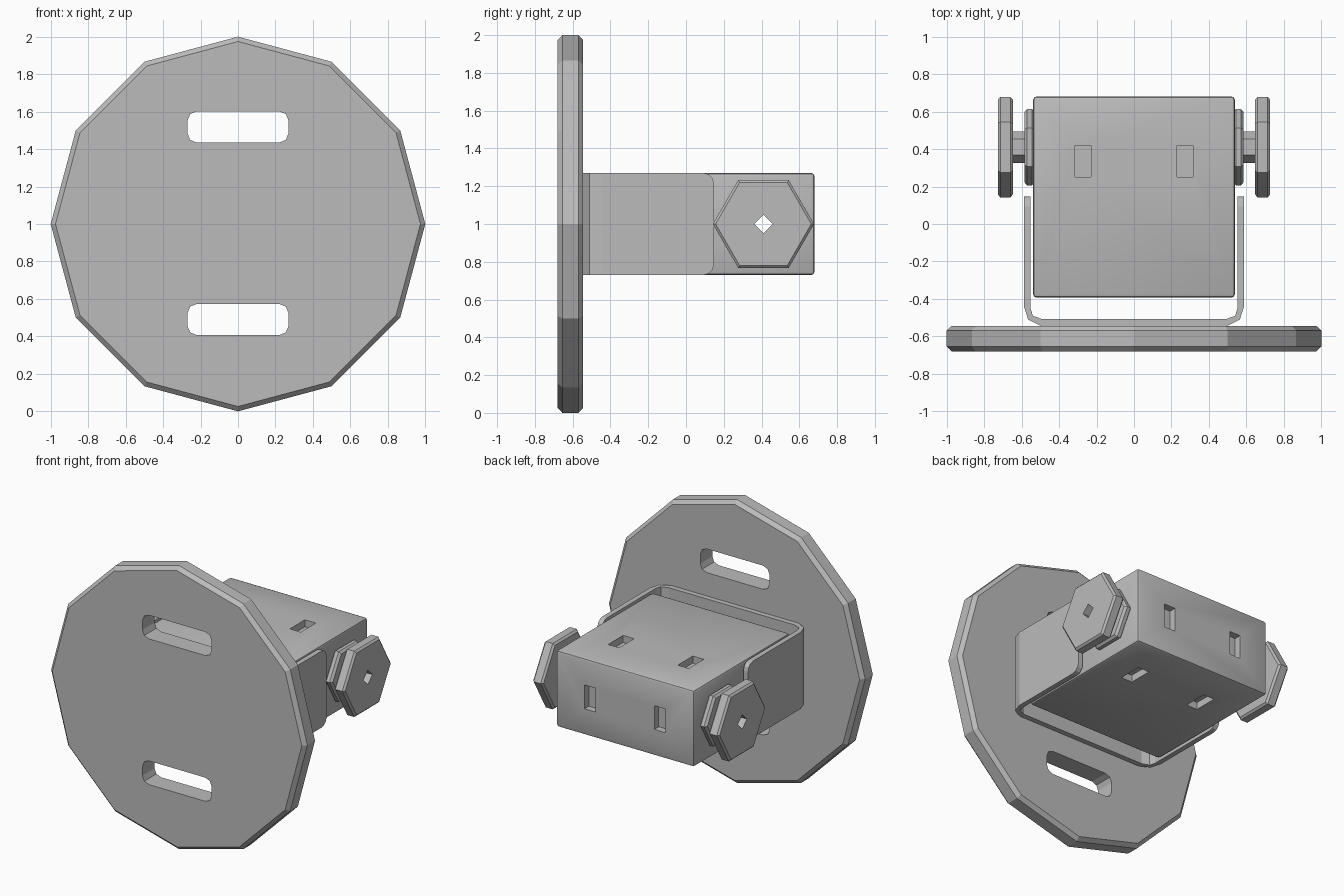
import bpy, bmesh, math
from mathutils import Matrix, Vector

cube = bpy.data.objects.get("Cube")
if cube:
    bpy.data.objects.remove(cube, do_unlink=True)

grey = bpy.data.materials.new("plain grey")
grey.use_nodes = True
GREY = (0.5, 0.5, 0.5, 1)
grey.diffuse_color = GREY
grey.node_tree.nodes["Principled BSDF"].inputs["Base Color"].default_value = GREY

# Local z of a prism turned to a world axis
AXES = {
    "x": Matrix(((0, 0, 1), (1, 0, 0), (0, 1, 0))),
    "y": Matrix(((1, 0, 0), (0, 0, -1), (0, 1, 0))),
    "z": Matrix.Identity(3),
}


def finish(name, bm):
    bmesh.ops.recalc_face_normals(bm, faces=bm.faces)
    mesh = bpy.data.meshes.new(name)
    bm.to_mesh(mesh)
    bm.free()
    mesh.materials.append(grey)
    obj = bpy.data.objects.new(name, mesh)
    bpy.context.collection.objects.link(obj)
    return obj


def prism(name, points, depth, axis, centre, rim=0.0):
    """Extruded outline, centred in depth, with optionally chamfered rims."""
    bm = bmesh.new()
    face = bm.faces.new([bm.verts.new((u, v, -depth / 2)) for u, v in points])
    new = bmesh.ops.extrude_face_region(bm, geom=[face])["geom"]
    bmesh.ops.translate(bm, vec=(0, 0, depth),
                        verts=[g for g in new if isinstance(g, bmesh.types.BMVert)])
    if rim:
        edges = [e for e in bm.edges if abs(e.verts[0].co.z - e.verts[1].co.z) < 1e-5]
        bmesh.ops.bevel(bm, geom=edges, offset=rim, segments=1, affect="EDGES")
    bm.transform(Matrix.Translation(centre) @ AXES[axis].to_4x4())
    return finish(name, bm)


def box(name, size, centre):
    bm = bmesh.new()
    bmesh.ops.create_cube(bm, size=1, matrix=Matrix.Translation(centre) @ Matrix.Diagonal((*size, 1)))
    return finish(name, bm)


def polygon(n, radius):
    return [(radius * math.cos(math.tau * i / n), radius * math.sin(math.tau * i / n))
            for i in range(n)]


def rounded_rect(w, h, r, steps=2):
    pts = []
    for k, (sx, sy) in enumerate(((1, 1), (-1, 1), (-1, -1), (1, -1))):
        for i in range(steps + 1):
            a = math.pi / 2 * (k + i / steps)
            pts.append((sx * (w / 2 - r) + r * math.cos(a), sy * (h / 2 - r) + r * math.sin(a)))
    return pts


def apply(obj, mod):
    bpy.context.view_layer.objects.active = obj
    bpy.ops.object.modifier_apply(modifier=mod.name)


def cut(obj, cutter):
    mod = obj.modifiers.new("cut", "BOOLEAN")
    mod.operation, mod.solver, mod.object = "DIFFERENCE", "EXACT", cutter
    apply(obj, mod)
    bpy.data.objects.remove(cutter, do_unlink=True)


PIVOT_Y = 0.41


def drill(obj):
    cut(obj, prism("drill_cutter", polygon(4, 0.05), 3, "x", (0, PIVOT_Y, 1)))


# Twelve-sided mounting plate with two slots
plate = prism("mounting_plate", polygon(12, 1), 0.135, "y", (0, -0.612, 1), 0.025)
for z in (0.49, 1.518):
    cut(plate, prism("slot_cutter", rounded_rect(0.54, 0.167, 0.05), 1, "y", (0, -0.612, z)))

# U-shaped strap: outline seen from above, rounded arm ends
outer = [(0.588, 0.148), (0.588, -0.44), (0.565, -0.51), (0.495, -0.545)]
inner = [(0.552, 0.148), (0.552, -0.45), (0.54, -0.49), (0.49, -0.508)]
outline = outer + [(-x, y) for x, y in reversed(outer)]
outline += inner_left if (inner_left := [(-x, y) for x, y in inner]) else []
outline += list(reversed(inner))
strap = prism("u_strap", outline, 0.54, "z", (0, 0, 1))
bm = bmesh.new()
bm.from_mesh(strap.data)
corners = [e for e in bm.edges
           if all(v.co.y > 0.1 for v in e.verts)
           and abs(e.verts[0].co.z - e.verts[1].co.z) < 1e-4]
bmesh.ops.bevel(bm, geom=corners, offset=0.055, segments=3, profile=0.5, affect="EDGES")
bm.to_mesh(strap.data)
bm.free()

# Main housing with softened edges and shallow pockets
housing = box("housing", (1.076, 1.074, 0.54), (0, 0.144, 1))
mod = housing.modifiers.new("soft", "BEVEL")
mod.width, mod.segments = 0.018, 2
apply(housing, mod)
for x in (-0.272, 0.272):
    for z in (0.73, 1.27):
        cut(housing, box("pocket_cutter", (0.086, 0.168, 0.1), (x, 0.335, z)))
    cut(housing, box("pocket_cutter", (0.086, 0.1, 0.168), (x, 0.681, 1)))
drill(housing)

# Hexagonal collar, shaft and knob on each side
for side, s in (("left", 1), ("right", -1)):
    for part, radius, start, end, rim in (("collar", 0.205, 0.53, 0.585, 0.015),
                                          ("shaft", 0.085, 0.575, 0.655, 0),
                                          ("knob", 0.268, 0.647, 0.727, 0.013)):
        drill(prism(f"{side}_{part}", polygon(6, radius), end - start, "x",
                    (s * (start + end) / 2, PIVOT_Y, 1), rim))

# Smooth only the housing's softened edges
bpy.ops.object.select_all(action="DESELECT")
housing.select_set(True)
bpy.context.view_layer.objects.active = housing
bpy.ops.object.shade_smooth_by_angle(angle=math.radians(35))
